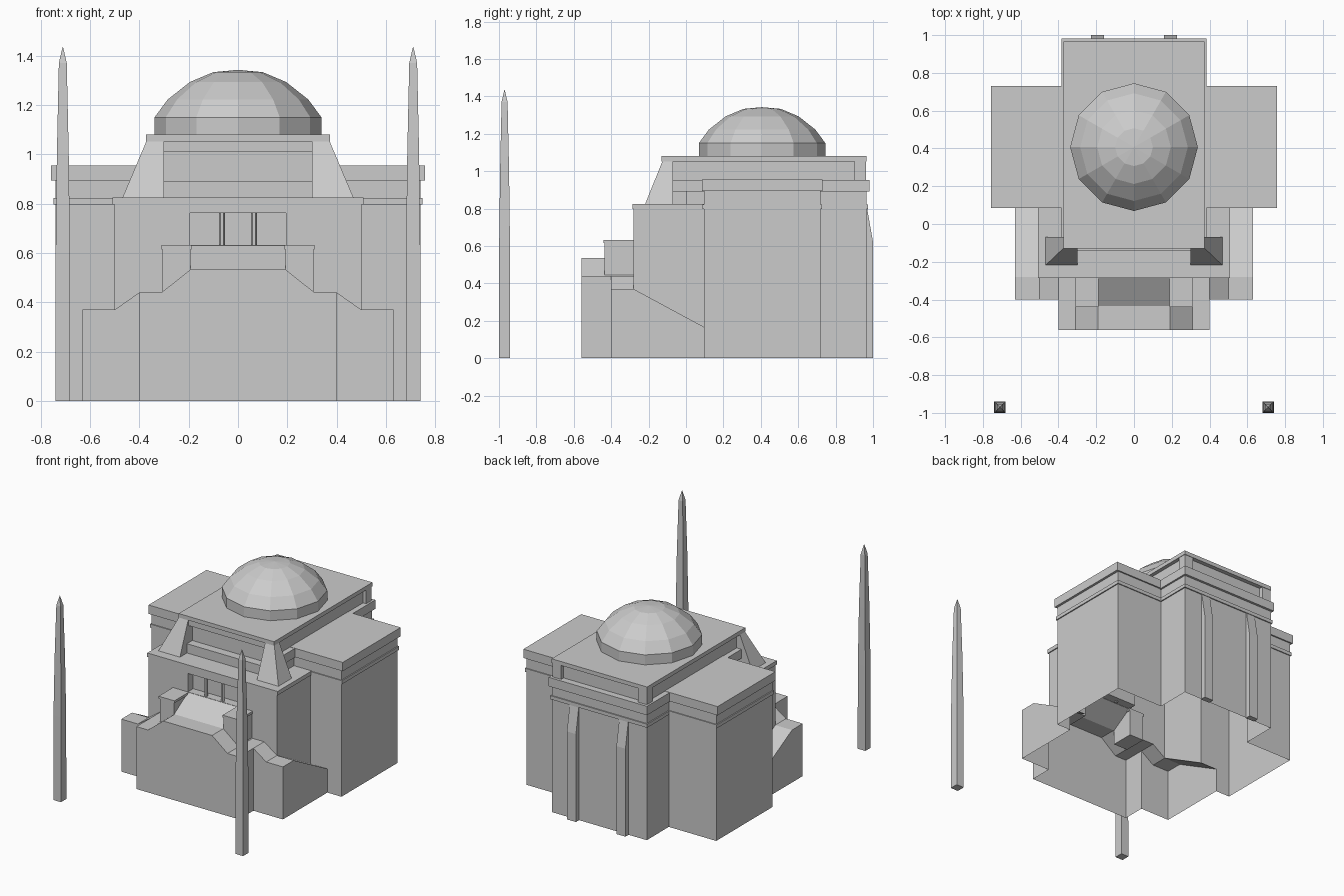
import bpy, bmesh, math

if "Cube" in bpy.data.objects:
    bpy.data.objects.remove(bpy.data.objects["Cube"], do_unlink=True)

stone = bpy.data.materials.new("grey stone")
stone.use_nodes = True
stone.diffuse_color = (0.6, 0.6, 0.6, 1)
stone.node_tree.nodes["Principled BSDF"].inputs["Base Color"].default_value = (0.6, 0.6, 0.6, 1)


def finish(name, bm):
    bmesh.ops.recalc_face_normals(bm, faces=bm.faces)
    mesh = bpy.data.meshes.new(name)
    bm.to_mesh(mesh)
    bm.free()
    mesh.materials.append(stone)
    ob = bpy.data.objects.new(name, mesh)
    bpy.context.scene.collection.objects.link(ob)
    return ob


def loft(name, rings):
    """Join closed rings of points, capping both ends."""
    bm = bmesh.new()
    loops = [[bm.verts.new(p) for p in ring] for ring in rings]
    n = len(loops[0])
    for a, b in zip(loops, loops[1:]):
        for i in range(n):
            j = (i + 1) % n
            bm.faces.new((a[i], a[j], b[j], b[i]))
    bm.faces.new(loops[0])
    bm.faces.new(loops[-1])
    return finish(name, bm)


def rect(x0, x1, y0, y1, z):
    return [(x0, y0, z), (x1, y0, z), (x1, y1, z), (x0, y1, z)]


def box(name, x0, x1, y0, y1, z0, z1):
    return loft(name, [rect(x0, x1, y0, y1, z) for z in (z0, z1)])


def slab(name, half, y0, y1, z0, z1):
    return box(name, -half, half, y0, y1, z0, z1)


def side_profile(name, x0, x1, pts):
    return loft(name, [[(x, y, z) for y, z in pts] for x in (x0, x1)])


def front_profile(name, y0, y1, half_pts):
    pts = half_pts + [(-x, z) for x, z in reversed(half_pts)]
    return loft(name, [[(x, y, z) for x, z in pts] for y in (y0, y1)])


def combine(ob, other, operation):
    mod = ob.modifiers.new("combine", 'BOOLEAN')
    mod.operation, mod.solver, mod.object = operation, 'EXACT', other
    bpy.context.view_layer.objects.active = ob
    bpy.ops.object.modifier_apply(modifier=mod.name)
    bpy.data.objects.remove(other, do_unlink=True)


# Main walls, merged into one shell
body = slab("main_walls", 0.37, 0, 0.965, 0, 0.9)
pieces = [
    slab("wings", 0.74, 0.095, 0.72, 0, 0.91),
    slab("front_block", 0.5, -0.28, 0.15, 0, 0.81),
    side_profile("shoulders", -0.63, 0.63,
                 [(-0.4, 0), (-0.4, 0.37), (-0.28, 0.37), (0.1, 0.165), (0.1, 0)]),
    front_profile("shoulder_slopes", -0.4, -0.25, [(0.5, 0), (0.5, 0.37), (0.4, 0.44)]),
    front_profile("front_terrace", -0.56, -0.25,
                  [(0.4, 0), (0.4, 0.44), (0.31, 0.44), (0.19, 0.535)]),
    side_profile("sloped_apron", -0.2, 0.2,
                 [(-0.435, 0.4), (-0.435, 0.535), (-0.28, 0.63), (-0.24, 0.63), (-0.24, 0.4)]),
]
for piece in pieces:
    combine(body, piece, 'UNION')
combine(body, slab("window_cutter", 0.195, -0.35, -0.22, 0.632, 0.762), 'DIFFERENCE')

# The shell is open underneath
bm = bmesh.new()
bm.from_mesh(body.data)
floor = [f for f in bm.faces if all(v.co.z < 0.001 for v in f.verts)]
bmesh.ops.delete(bm, geom=floor, context='FACES')
bm.to_mesh(body.data)
bm.free()

# Cornices
slab("front_cornice", 0.508, -0.285, 0.1, 0.797, 0.825)
slab("wing_band", 0.748, 0.088, 0.727, 0.797, 0.822)
slab("wing_roof", 0.757, 0.085, 0.73, 0.893, 0.955)
slab("nave_band", 0.378, 0.1, 0.973, 0.797, 0.822)
slab("nave_cornice", 0.383, -0.07, 0.982, 0.89, 0.953)

# Attic with recessed panels under a flat roof
slab("attic_core", 0.345, -0.08, 0.935, 0.8, 1.06)
slab("attic_front_base", 0.31, -0.14, 0, 0.81, 0.89)
slab("attic_front_lintel", 0.31, -0.12, 0, 1.01, 1.055)
slab("attic_roof", 0.372, -0.13, 0.965, 1.052, 1.08)

for s, side in ((1, "left"), (-1, "right")):
    # Attic corner posts and sloped front buttresses
    box(side + "_attic_post", s * 0.3, s * 0.369, 0.9, 0.962, 0.94, 1.06)
    loft(side + "_buttress", [rect(s * 0.3, s * 0.47, -0.22, -0.07, 0.82),
                              rect(s * 0.3, s * 0.37, -0.125, -0.07, 1.056)])
    # Terrace piers with caps
    box(side + "_pier", s * 0.193, s * 0.305, -0.435, -0.27, 0.43, 0.62)
    box(side + "_pier_cap", s * 0.188, s * 0.311, -0.44, -0.27, 0.615, 0.632)
    # Rear pilasters
    side_profile(side + "_pilaster", s * 0.158, s * 0.228,
                 [(0.96, 0), (1.0, 0), (1.0, 0.62), (0.965, 0.82), (0.96, 0.82)])
    # Window columns
    loft(side + "_window_column",
         [[(s * 0.065 + 0.012 * math.cos(i * math.pi / 3),
            -0.262 + 0.012 * math.sin(i * math.pi / 3), z) for i in range(6)]
          for z in (0.625, 0.77)])
    # Free-standing obelisks
    loft(side + "_obelisk",
         [rect(s * 0.71 - r, s * 0.71 + r, -0.97 - r, -0.97 + r, z)
          for z, r in ((0, 0.03), (0.6, 0.029), (1.0, 0.024), (1.37, 0.016), (1.435, 0.001))])

# Faceted dome on a low drum
loft("dome", [[(r * math.cos(i * math.pi / 6), 0.407 + r * math.sin(i * math.pi / 6), z)
               for i in range(12)]
              for z, r in ((1.078, 0.338), (1.15, 0.338), (1.222, 0.285),
                           (1.293, 0.195), (1.333, 0.1), (1.342, 0.002))])
